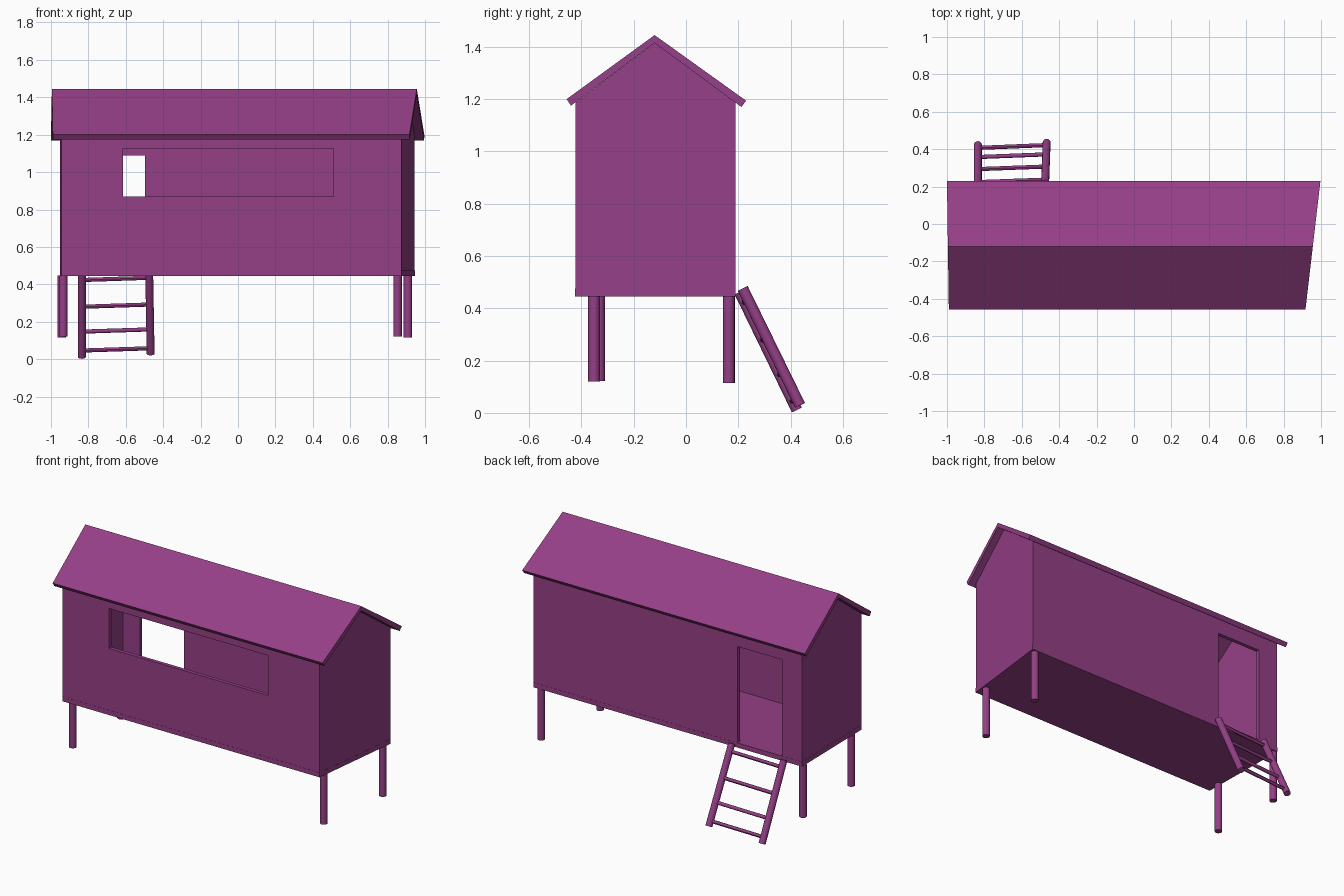
import bpy, bmesh
from mathutils import Vector

if "Cube" in bpy.data.objects:
    bpy.data.objects.remove(bpy.data.objects["Cube"])

mat = bpy.data.materials.new("plum_paint")
mat.diffuse_color = (0.30, 0.05, 0.24, 1)
mat.use_nodes = True
mat.node_tree.nodes["Principled BSDF"].inputs["Base Color"].default_value = mat.diffuse_color


def right_end(y, inset):
    """The right end of the hut is slightly skewed."""
    return 0.970 + 0.1165 * y - inset


def left_end(y, inset):
    return -0.9967 - 0.0146 * y + inset


def prism(name, profile, inset):
    """Extrude a (y, z) profile along x between the two skewed ends."""
    bm = bmesh.new()
    a = [bm.verts.new((left_end(y, inset), y, z)) for y, z in profile]
    b = [bm.verts.new((right_end(y, inset), y, z)) for y, z in profile]
    n = len(profile)
    bm.faces.new(a)
    bm.faces.new(b)
    for i in range(n):
        j = (i + 1) % n
        bm.faces.new((a[i], a[j], b[j], b[i]))
    bmesh.ops.recalc_face_normals(bm, faces=bm.faces)
    return finish(name, bm)


def finish(name, bm):
    me = bpy.data.meshes.new(name)
    bm.to_mesh(me)
    bm.free()
    me.materials.append(mat)
    ob = bpy.data.objects.new(name, me)
    bpy.context.collection.objects.link(ob)
    return ob


def box(name, lo, hi):
    bm = bmesh.new()
    bmesh.ops.create_cube(bm, size=1)
    for v in bm.verts:
        v.co = [lo[i] if v.co[i] < 0 else hi[i] for i in range(3)]
    return finish(name, bm)


def rod(name, start, end, radius, sides=16):
    start, end = Vector(start), Vector(end)
    d = end - start
    bpy.ops.mesh.primitive_cylinder_add(vertices=sides, radius=radius, depth=d.length,
                                        location=(start + end) / 2)
    ob = bpy.context.object
    ob.name = name
    ob.rotation_euler = d.to_track_quat('Z', 'Y').to_euler()
    ob.data.materials.append(mat)
    bpy.ops.object.shade_smooth_by_angle()
    return ob


def cut(ob, cutter):
    mod = ob.modifiers.new("cut", 'BOOLEAN')
    mod.operation = 'DIFFERENCE'
    mod.solver = 'EXACT'
    mod.object = cutter
    bpy.context.view_layer.objects.active = ob
    bpy.ops.object.modifier_apply(modifier=mod.name)
    bpy.data.objects.remove(cutter)


FRONT, BACK, RIDGE, T = -0.424, 0.19, -0.12, 0.025

# floor slab
prism("floor", [(FRONT, 0.445), (BACK, 0.445), (BACK, 0.475), (FRONT, 0.475)], 0.0465)

# walls with gable ends, hollow inside
walls = prism("walls", [(FRONT + 0.001, 0.475), (BACK - 0.001, 0.475), (BACK - 0.001, 1.187),
                        (RIDGE, 1.415), (FRONT + 0.001, 1.187)], 0.0475)
cut(walls, prism("room_cutter", [(FRONT + T, 0.4), (BACK - T, 0.4),
                                 (BACK - T, 1.6), (FRONT + T, 1.6)], 0.047 + T))
# window in the front, doorway in the back
cut(walls, box("window_cutter", (-0.615, -0.6, 0.87), (0.51, -0.3, 1.125)))
cut(walls, box("door_cutter", (-0.81, 0.1, 0.44), (-0.497, 0.3, 1.09)))

# roof
prism("roof", [(-0.457, 1.2), (-0.44, 1.175), (RIDGE, 1.415),
               (0.212, 1.17), (0.23, 1.194), (RIDGE, 1.445)], 0.0)

# legs
for name, x, y, z in [("front_left_leg", -0.935, -0.333, 0.122),
                      ("front_right_leg", 0.853, -0.352, 0.12),
                      ("back_left_leg", -0.942, 0.164, 0.115),
                      ("back_right_leg", 0.908, 0.164, 0.115)]:
    rod(name, (x, y, z), (x, y, 0.447), 0.0225)

# ladder rails
left = Vector((-0.835, 0.205, 0.462)), Vector((-0.835, 0.424, 0.011))
right = Vector((-0.475, 0.217, 0.476)), Vector((-0.467, 0.436, 0.029))
rod("ladder_left_rail", *left, 0.021)
rod("ladder_right_rail", *right, 0.021)

# ladder rungs
for i, z in enumerate((0.046, 0.147, 0.28, 0.423)):
    t = (left[0].z - z) / (left[0].z - left[1].z)
    u = (right[0].z - z - 0.012) / (right[0].z - right[1].z)
    rod(f"ladder_rung_{i + 1}", left[0].lerp(left[1], t), right[0].lerp(right[1], u), 0.011, 12)
